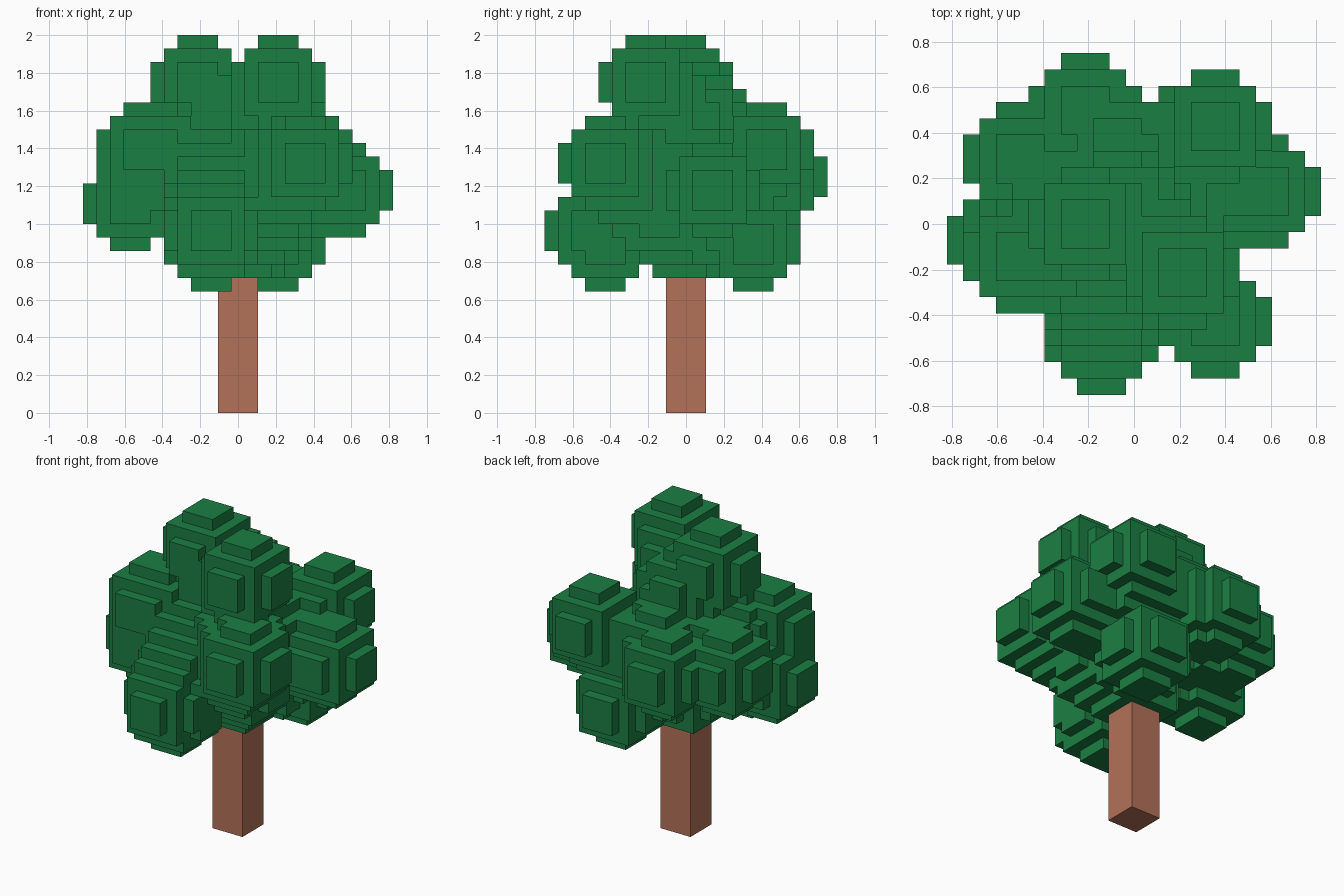
import bpy, bmesh
from mathutils import Vector

cube = bpy.data.objects.get("Cube")
if cube:
    bpy.data.objects.remove(cube, do_unlink=True)

V = 2 / 28  # size of one block


def material(name, color):
    m = bpy.data.materials.new(name)
    m.use_nodes = True
    m.diffuse_color = (*color, 1)
    bsdf = m.node_tree.nodes["Principled BSDF"]
    bsdf.inputs["Base Color"].default_value = (*color, 1)
    bsdf.inputs["Roughness"].default_value = 0.9
    return m


leaf_green = material("leaf green", (0.011, 0.209, 0.055))
bark_brown = material("bark brown", (0.45, 0.165, 0.098))


def make_object(name, bm, mat):
    mesh = bpy.data.meshes.new(name)
    bm.to_mesh(mesh)
    bm.free()
    mesh.materials.append(mat)
    obj = bpy.data.objects.new(name, mesh)
    bpy.context.collection.objects.link(obj)
    return obj


# Blocky ball of leaves, seven blocks across
R = range(-3, 4)
BALL = [(x, y, z) for x in R for y in R for z in R if x * x + y * y + z * z <= 12]
leaves = set()


def stamp(c):
    leaves.update((c[0] + x, c[1] + y, c[2] + z) for x, y, z in BALL)


def sweep(a, b):
    """Stamp leaf balls along a straight line of blocks."""
    a, b = Vector(a), Vector(b)
    n = int(max(abs(d) for d in b - a))
    for i in range(n + 1):
        stamp([round(v) for v in a.lerp(b, i / n)])


# Leafy boughs, each a path from the central column to its tip
BOUGHS = [
    [(0, 0, 12), (0, 0, 21)],                  # central column
    [(0, 1, 21), (-3, 0, 24)],                 # top
    [(0, 0, 21), (3, -3, 24)],
    [(0, 0, 19), (-7, -2, 19)],                # -x side
    [(-1, 0, 19), (-8, -1, 15)],
    [(0, 0, 17), (-7, 4, 17)],
    [(0, 1, 17), (8, 2, 16)],                  # +x side
    [(0, 0, 17), (5, -6, 18)],
    [(0, 0, 12), (5, -6, 18)],
    [(0, 0, 12), (5, 6, 19)],
    [(0, 0, 19), (0, 4, 18), (-3, 7, 17)],     # back
    [(0, 0, 15), (3, 5, 12)],
    [(0, 0, 20), (-2, -2, 18), (-2, -7, 13)],  # low front
]
for path in BOUGHS:
    for a, b in zip(path, path[1:]):
        sweep(a, b)
stamp((-2, -6, 12))

# The trunk takes the blocks it passes through
TRUNK_TOP = 10
leaves = {c for c in leaves
          if not (abs(c[0]) <= 1 and abs(c[1]) <= 1 and c[2] < TRUNK_TOP)}

# Foliage skin: only the outward block faces
bm = bmesh.new()
corners = {}


def corner(p):
    key = tuple(round(2 * v) for v in p)
    if key not in corners:
        corners[key] = bm.verts.new((p.x * V, p.y * V, (p.z + 0.5) * V))
    return corners[key]


for c in leaves:
    for axis in range(3):
        for sign in (-1, 1):
            n = Vector((0, 0, 0))
            n[axis] = sign
            if tuple(int(v) for v in Vector(c) + n) in leaves:
                continue
            u = Vector((0, 0, 0))
            u[(axis + 1) % 3] = 0.5
            w = n.cross(u)
            mid = Vector(c) + n / 2
            bm.faces.new([corner(mid + d) for d in (-u - w, u - w, u + w, w - u)])
make_object("foliage", bm, leaf_green)

# Square trunk
bm = bmesh.new()
bmesh.ops.create_cube(bm, size=1)
bmesh.ops.scale(bm, vec=(3 * V, 3 * V, TRUNK_TOP * V), verts=bm.verts)
bmesh.ops.translate(bm, vec=(0, 0, TRUNK_TOP * V / 2), verts=bm.verts)
make_object("trunk", bm, bark_brown)
